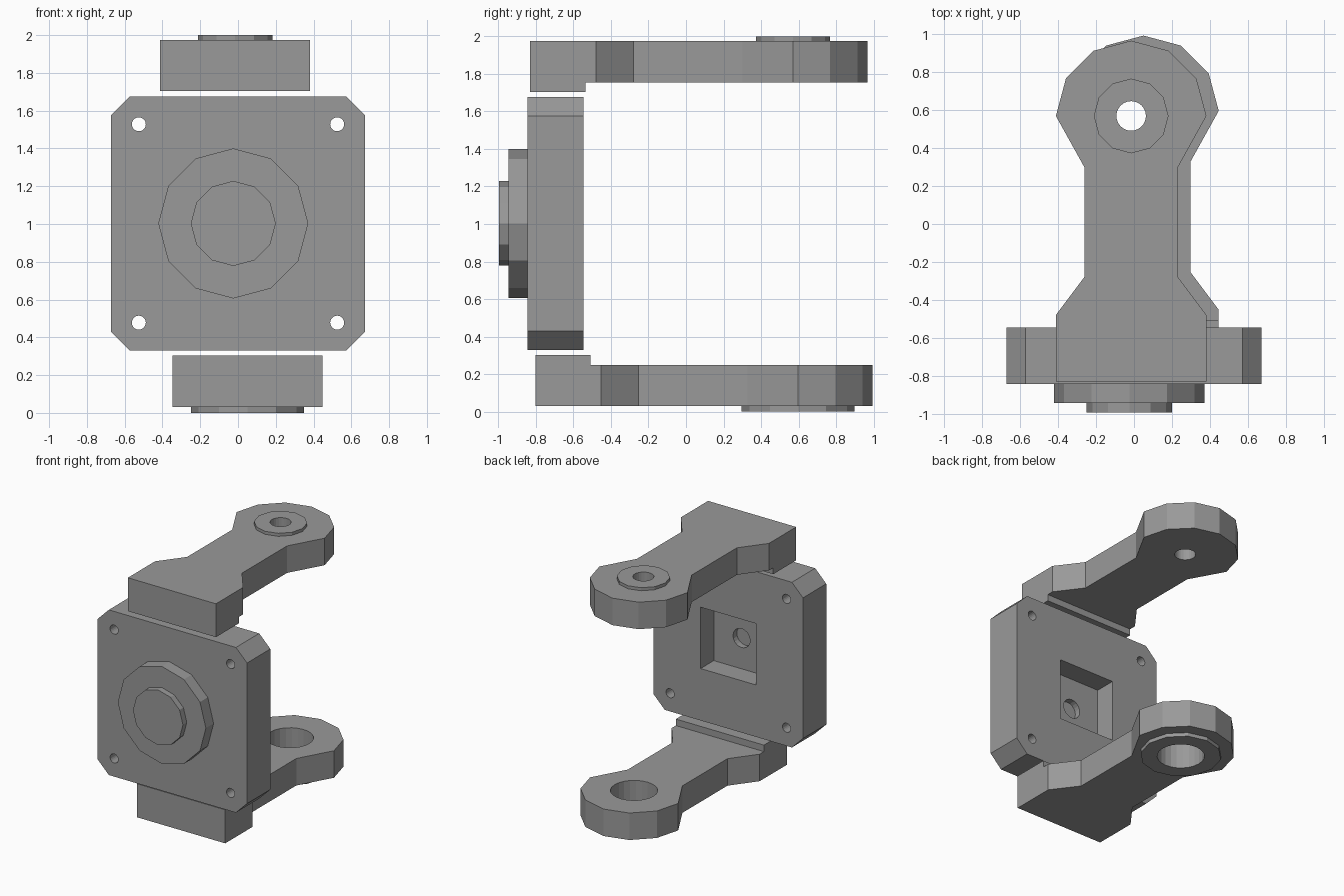
import bpy, bmesh, math

if "Cube" in bpy.data.objects:
    bpy.data.objects.remove(bpy.data.objects["Cube"], do_unlink=True)

grey = bpy.data.materials.new("machined grey")
GREY = (0.32, 0.32, 0.32, 1)
grey.diffuse_color = GREY
grey.use_nodes = True
grey.node_tree.nodes["Principled BSDF"].inputs["Base Color"].default_value = GREY


def prism(name, points, lo, hi, axis="z"):
    """Extrude an outline along z, or an x-z outline along y."""
    def place(u, v, w):
        return (u, v, w) if axis == "z" else (u, w, v)
    bm = bmesh.new()
    rings = [[bm.verts.new(place(u, v, w)) for u, v in points] for w in (lo, hi)]
    bm.faces.new(rings[0])
    bm.faces.new(rings[1])
    n = len(points)
    for i in range(n):
        j = (i + 1) % n
        bm.faces.new((rings[0][i], rings[0][j], rings[1][j], rings[1][i]))
    bmesh.ops.recalc_face_normals(bm, faces=bm.faces)
    mesh = bpy.data.meshes.new(name)
    bm.to_mesh(mesh)
    bm.free()
    mesh.materials.append(grey)
    obj = bpy.data.objects.new(name, mesh)
    bpy.context.scene.collection.objects.link(obj)
    return obj


def circle(u, v, r, sides=12):
    step = math.tau / sides
    return [(u + r * math.cos(i * step), v + r * math.sin(i * step)) for i in range(sides)]


def rect(u0, u1, v0, v1):
    return [(u0, v0), (u1, v0), (u1, v1), (u0, v1)]


def combine(obj, tool, operation):
    """Apply a boolean and discard the tool object."""
    tool.hide_render = True
    mod = obj.modifiers.new("combine", "BOOLEAN")
    mod.operation = operation
    mod.solver = "EXACT"
    mod.object = tool
    bpy.context.view_layer.objects.active = obj
    bpy.ops.object.modifier_apply(modifier=mod.name)
    bpy.data.objects.remove(tool, do_unlink=True)


def merge_flat(obj):
    bm = bmesh.new()
    bm.from_mesh(obj.data)
    bmesh.ops.dissolve_limit(bm, angle_limit=0.01, verts=bm.verts, edges=bm.edges)
    bm.to_mesh(obj.data)
    bm.free()


# Square base plate with clipped corners
MID = 1.003
H, C = 0.673, 0.573
corners = [(H, C), (C, H), (-C, H), (-H, C), (-H, -C), (-C, -H), (C, -H), (H, -C)]
plate = prism("base_plate", [(x, z + MID) for x, z in corners], -0.845, -0.545, "y")

# Bolt holes, rear pocket and the shallow bore in its floor
for sx in (-1, 1):
    for sz in (-1, 1):
        hole = circle(sx * 0.525, MID + sz * 0.525, 0.037, 20)
        combine(plate, prism("bolt_cutter", hole, -1, 0, "y"), "DIFFERENCE")
pocket = rect(-0.25, 0.25, MID - 0.25, MID + 0.25)
combine(plate, prism("pocket_cutter", pocket, -0.715, 0, "y"), "DIFFERENCE")
combine(plate, prism("bore_cutter", circle(0, MID, 0.077, 20), -0.765, -0.6, "y"), "DIFFERENCE")

# Stepped hub on the front of the plate
prism("hub_flange", circle(-0.025, MID, 0.397), -0.945, -0.845, "y")
prism("hub_cap", circle(-0.025, MID, 0.225), -0.995, -0.945, "y")


def arm(name, cx, cy, z0, z1, lip, boss, boss_r, hole_r):
    """Waisted arm with a round eye, a foot lip and a bored boss."""
    r, waist, foot = 0.397, 0.247, cy - 1.4
    eye = [(cx + r * math.cos(a), cy + r * math.sin(a))
           for a in (i * math.pi / 6 for i in range(7))]
    outline = eye + [(cx - waist, cy - 0.27), (cx - waist, cy - 0.85),
                     (cx - r, cy - 1.05), (cx - r, foot),
                     (cx + r, foot), (cx + r, cy - 1.05),
                     (cx + waist, cy - 0.85), (cx + waist, cy - 0.27)]
    body = prism(name, outline, z0, z1)
    foot_rect = rect(cx - r, cx + r, foot, foot + 0.295)
    combine(body, prism("lip", foot_rect, *lip), "UNION")
    combine(body, prism("boss", circle(cx, cy, boss_r), *boss), "UNION")
    merge_flat(body)
    combine(body, prism("eye_cutter", circle(cx, cy, hole_r, 24), -1, 3), "DIFFERENCE")


arm("upper_arm", -0.015, 0.57, 1.755, 1.975, (1.703, 1.85), (1.9, 2.0), 0.197, 0.078)
arm("lower_arm", 0.05, 0.597, 0.03, 0.25, (0.15, 0.303), (0.0, 0.1), 0.3, 0.175)
